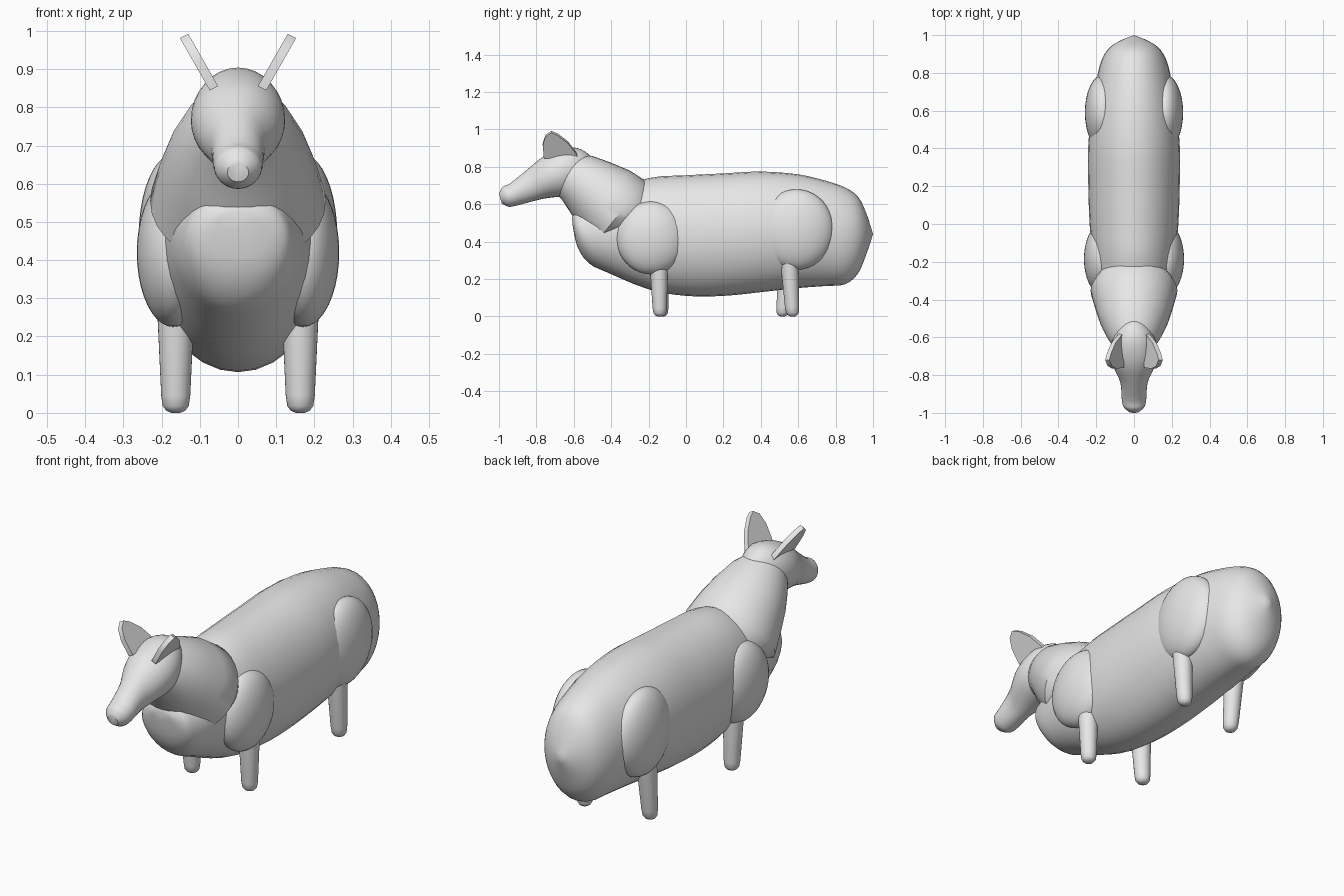
import bpy, bmesh, math
from mathutils import Vector

cube = bpy.data.objects.get("Cube")
if cube:
    bpy.data.objects.remove(cube)

grey = bpy.data.materials.new("light_grey")
grey.use_nodes = True
grey.diffuse_color = (0.8, 0.8, 0.8, 1)
grey.node_tree.nodes["Principled BSDF"].inputs["Base Color"].default_value = (0.8, 0.8, 0.8, 1)


def finish(name, bm, angle=40):
    """Turn a bmesh into a shaded, coloured object."""
    bmesh.ops.remove_doubles(bm, verts=bm.verts, dist=0.0005)
    bmesh.ops.recalc_face_normals(bm, faces=bm.faces)
    mesh = bpy.data.meshes.new(name)
    bm.to_mesh(mesh)
    bm.free()
    mesh.materials.append(grey)
    obj = bpy.data.objects.new(name, mesh)
    bpy.context.collection.objects.link(obj)
    bpy.ops.object.select_all(action='DESELECT')
    obj.select_set(True)
    bpy.context.view_layer.objects.active = obj
    bpy.ops.object.shade_smooth_by_angle(angle=math.radians(angle))
    return obj


def smooth_rings(rings, steps):
    """Catmull-Rom interpolation between section rings."""
    out = []
    for i in range(len(rings) - 1):
        p0, p3 = rings[max(i - 1, 0)], rings[min(i + 2, len(rings) - 1)]
        for s in range(steps):
            t = s / steps
            out.append([0.5 * (2 * b + (c - a) * t + (2 * a - 5 * b + 4 * c - d) * t * t
                               + (3 * b - a - 3 * c + d) * t ** 3)
                        for a, b, c, d in zip(p0, rings[i], rings[i + 1], p3)])
    return out + [rings[-1]]


def loft(name, rings, x=0, steps=1, sides=32):
    """Skin elliptical rings: (top y, top z, bottom y, bottom z, half width)."""
    bm = bmesh.new()
    loops = []
    for ty, tz, by, bz, w in smooth_rings(rings, steps):
        top, bottom = Vector((x, ty, tz)), Vector((x, by, bz))
        mid, half = (top + bottom) / 2, (top - bottom) / 2
        angles = [math.tau * k / sides for k in range(sides)]
        loops.append([bm.verts.new(mid + half * math.cos(a) + Vector((w * math.sin(a), 0, 0)))
                      for a in angles])
    for a, b in zip(loops, loops[1:]):
        for k in range(sides):
            n = (k + 1) % sides
            bm.faces.new((a[k], a[n], b[n], b[k]))
    bm.faces.new(loops[0])
    bm.faces.new(loops[-1])
    return finish(name, bm)


def ellipsoid(name, centre, radii):
    bm = bmesh.new()
    bmesh.ops.create_uvsphere(bm, u_segments=32, v_segments=20, radius=1)
    bmesh.ops.scale(bm, verts=bm.verts, vec=radii)
    bmesh.ops.translate(bm, verts=bm.verts, vec=centre)
    return finish(name, bm)


def leg(name, x, top_y, foot_y, top_z):
    """Tapered leg with a rounded foot: (height fraction, radius)."""
    rings = []
    for f, r in ((1, .05), (.15, .038), (.06, .034), (.02, .025), (0, .012)):
        y = foot_y + (top_y - foot_y) * f
        rings.append((y - r, top_z * f, y + r, top_z * f, r))
    loft(name, rings, x)


def ear(name, side):
    """Thin leaf-shaped plate leaning outward."""
    outline = ((-.76, .85), (-.766, .92), (-.752, .965), (-.72, .987),
               (-.685, .972), (-.63, .93), (-.585, .87), (-.575, .85))
    bm = bmesh.new()
    inner, outer = [[bm.verts.new((side * (.066 + d + .57 * (z - .855)), y, z - d * .5))
                     for y, z in outline] for d in (-.011, .011)]
    bm.faces.new(inner)
    bm.faces.new(outer)
    for k in range(len(outline)):
        n = (k + 1) % len(outline)
        bm.faces.new((inner[k], inner[n], outer[n], outer[k]))
    finish(name, bm)


# Barrel-shaped body, chest to rump
loft("body", [
    (-.61, .53, -.605, .48, .05), (-.59, .57, -.58, .37, .12),
    (-.54, .60, -.52, .285, .15), (-.42, .66, -.42, .235, .18),
    (-.2, .74, -.2, .145, .215), (0, .755, 0, .11, .235),
    (.2, .765, .2, .11, .242), (.4, .775, .4, .13, .243),
    (.6, .76, .6, .152, .225), (.75, .725, .75, .163, .2),
    (.85, .69, .85, .172, .178), (.92, .64, .92, .23, .142),
    (.965, .55, .965, .335, .085), (1, .44, 1, .44, 0)], steps=3)

# Neck with a crisp collar at its base
loft("neck", [
    (-.185, .66, -.42, .40, .20), (-.215, .725, -.49, .385, .23),
    (-.30, .78, -.56, .47, .207), (-.40, .822, -.615, .55, .182),
    (-.50, .858, -.66, .62, .148), (-.58, .87, -.70, .66, .11)])

# Head tapering to a rounded snout
loft("head", [
    (-.50, .82, -.51, .78, .02), (-.515, .86, -.55, .70, .065),
    (-.56, .893, -.60, .66, .10), (-.62, .904, -.66, .64, .12),
    (-.70, .885, -.70, .638, .122), (-.77, .85, -.76, .63, .105),
    (-.85, .785, -.83, .613, .072), (-.94, .712, -.91, .592, .065),
    (-.98, .693, -.95, .587, .057), (-1, .655, -.985, .605, .028)], steps=3)

# Paired parts
for side, word in ((1, "left"), (-1, "right")):
    ear(f"{word}_ear", side)
    ellipsoid(f"{word}_shoulder", (side * .17, -.185, .42), (.095, .187, .195))
    ellipsoid(f"{word}_haunch", (side * .165, .59, .465), (.095, .2, .215))
    leg(f"{word}_front_leg", side * .163, -.145, -.14 + .005 * (1 - side), .3)
    leg(f"{word}_hind_leg", side * .163, .55, .543 + .027 * side, .34)
